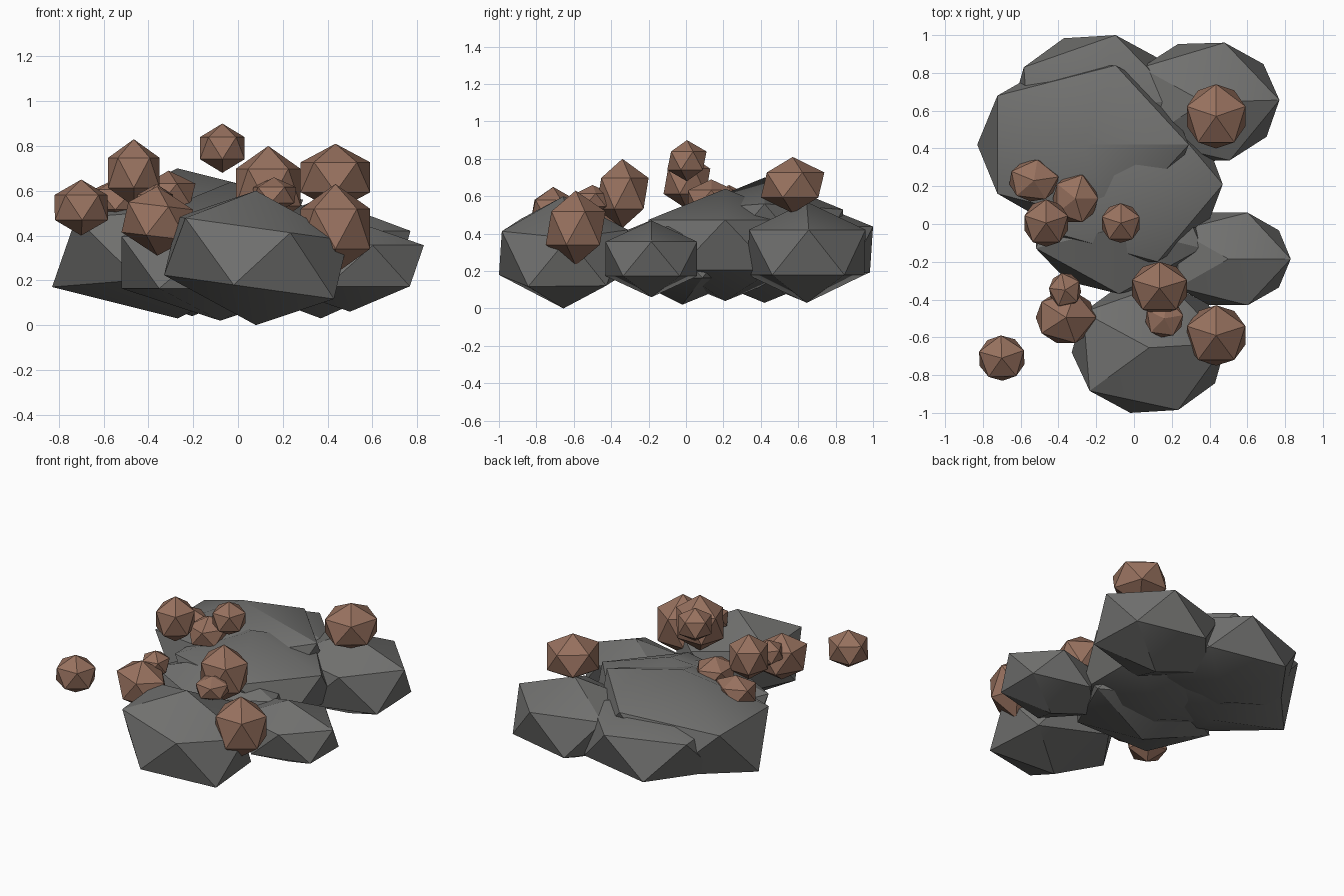
import bpy
import math
from mathutils import Matrix

default_cube = bpy.data.objects.get("Cube")
if default_cube:
    bpy.data.objects.remove(default_cube, do_unlink=True)


def make_material(name, colour):
    mat = bpy.data.materials.new(name)
    mat.use_nodes = True
    rgba = (*colour, 1.0)
    mat.diffuse_color = rgba
    shader = next(n for n in mat.node_tree.nodes if n.type == "BSDF_PRINCIPLED")
    shader.inputs["Base Color"].default_value = rgba
    shader.inputs["Roughness"].default_value = 0.9
    return mat


stone_grey = make_material("stone grey", (0.165, 0.165, 0.16))
clay_brown = make_material("clay brown", (0.31, 0.165, 0.113))


def rock(name, mat, x_range, y_range, z_range, yaw=0, lean=0):
    """Icosahedron turned by yaw, stretched to fill the ranges, sheared by lean."""
    bpy.ops.mesh.primitive_ico_sphere_add(subdivisions=1, radius=1)
    obj = bpy.context.object
    obj.name = name
    obj.data.name = name
    mesh = obj.data
    mesh.transform(Matrix.Rotation(math.radians(yaw), 4, "Z"))
    for axis, (low, high) in enumerate((x_range, y_range, z_range)):
        values = [v.co[axis] for v in mesh.vertices]
        start, size = min(values), max(values) - min(values)
        for v in mesh.vertices:
            v.co[axis] = low + (v.co[axis] - start) / size * (high - low)
    middle = sum(x_range) / 2
    for v in mesh.vertices:
        v.co.z += lean * (v.co.x - middle)
    mesh.materials.append(mat)
    bpy.ops.object.shade_smooth_by_angle(angle=math.radians(30))
    return obj


# Large flattened boulders
rock("front_boulder", stone_grey, (-.33, .49), (-1, -.31), (0, .6), 4, -.14)
rock("right_front_boulder", stone_grey, (-.52, .36), (-.37, .33), (.02, .54), -18)
rock("left_boulder", stone_grey, (.17, .83), (-.43, .06), (.06, .47))
rock("middle_boulder", stone_grey, (-.53, .47), (-.2, .62), (.04, .64))
rock("right_boulder", stone_grey, (-.83, .29), (0, .84), (.03, .7), 0, .08)
rock("back_boulder", stone_grey, (-.65, .24), (.25, 1), (.04, .59), 4)
rock("back_left_boulder", stone_grey, (-.03, .77), (.33, .96), (.03, .57), 2)

# Small stones scattered on top
rock("far_stone", clay_brown, (-.82, -.58), (-.83, -.59), (.4, .65), 20)
rock("right_stone", clay_brown, (-.52, -.2), (-.63, -.36), (.31, .62), 0, -.12)
rock("right_chip", clay_brown, (-.45, -.28), (-.44, -.26), (.46, .63), 30)
rock("front_stone", clay_brown, (-.01, .28), (-.48, -.2), (.43, .8), 18)
rock("front_chip", clay_brown, (.06, .26), (-.6, -.4), (.5, .66), 10)
rock("left_stone", clay_brown, (.28, .59), (-.75, -.43), (.23, .63), 18)
rock("back_stone", clay_brown, (.28, .59), (.4, .74), (.51, .81), 18)
rock("top_stone", clay_brown, (-.17, .03), (-.1, .11), (.68, .9), 18)
rock("tall_stone", clay_brown, (-.58, -.35), (-.12, .13), (.53, .83), 18)
rock("side_stone", clay_brown, (-.66, -.4), (.12, .34), (.46, .66), 10)
rock("inner_stone", clay_brown, (-.43, -.19), (.01, .26), (.48, .69), 0)
